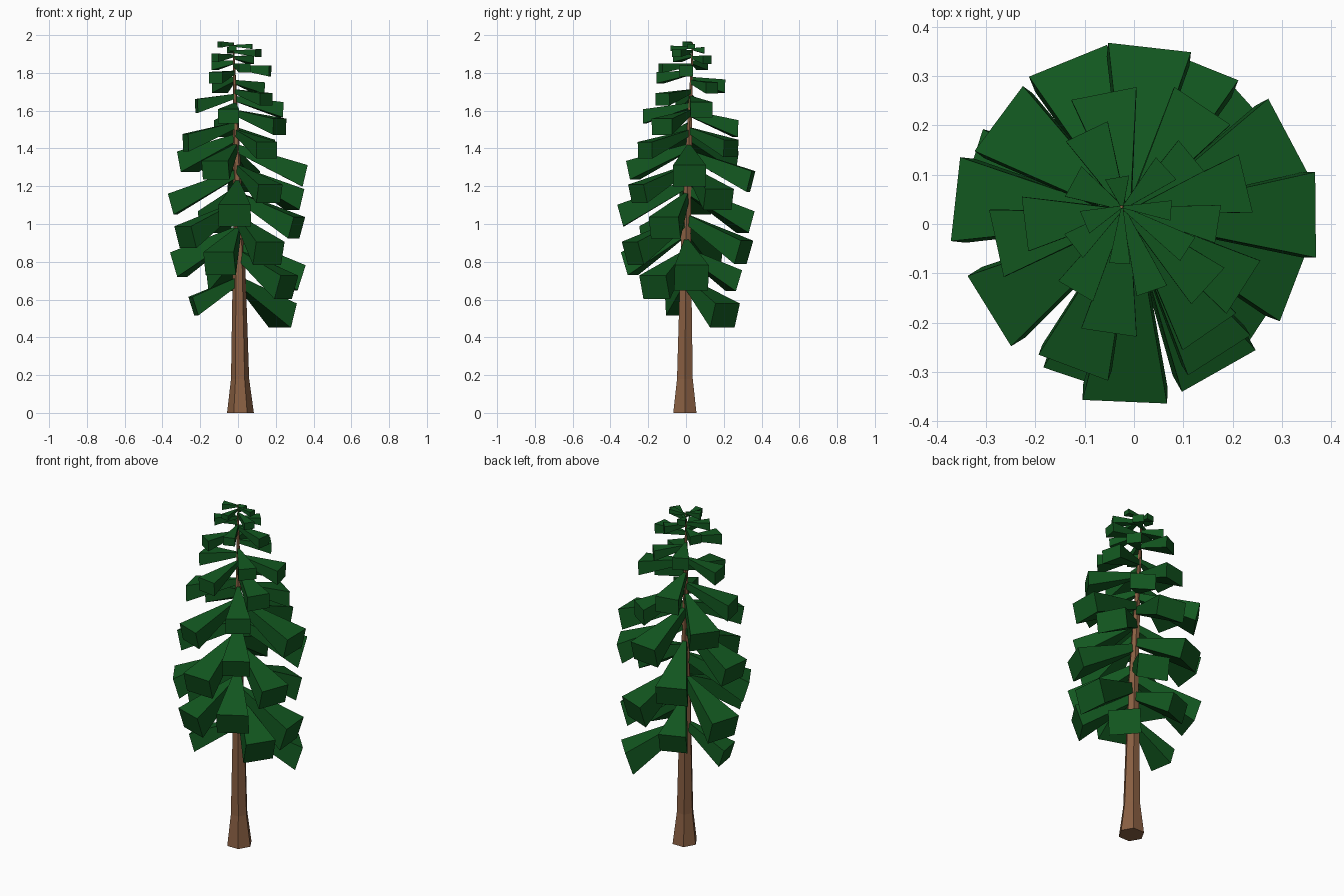
import bpy, bmesh
from math import sin, cos, tan, radians, pi
from mathutils import Vector

if "Cube" in bpy.data.objects:
    bpy.data.objects.remove(bpy.data.objects["Cube"])

def material(name, color):
    m = bpy.data.materials.new(name)
    m.diffuse_color = (*color, 1)
    m.use_nodes = True
    m.node_tree.nodes["Principled BSDF"].inputs["Base Color"].default_value = m.diffuse_color
    return m

def finish(bm, name, mat):
    bmesh.ops.recalc_face_normals(bm, faces=bm.faces[:])
    me = bpy.data.meshes.new(name)
    bm.to_mesh(me)
    bm.free()
    me.materials.append(mat)
    ob = bpy.data.objects.new(name, me)
    bpy.context.collection.objects.link(ob)

bark = material("bark", (0.25, 0.115, 0.055))
needles = material("needles", (0.006, 0.095, 0.014))

# Trunk: six-sided, flared at the base, leaning slightly: (x, y, z, radius)
PATH = [(0.013, -0.006, 0, 0.071), (0.011, -0.006, 0.18, 0.048),
        (0.004, 0.0, 0.95, 0.029), (-0.012, 0.02, 1.55, 0.014),
        (-0.025, 0.035, 1.96, 0.003)]
bm = bmesh.new()
rings = [[bm.verts.new((x + r * cos(k * pi / 3), y + r * sin(k * pi / 3), z))
          for k in range(6)] for x, y, z, r in PATH]
for a, b in zip(rings, rings[1:]):
    for k in range(6):
        j = (k + 1) % 6
        bm.faces.new((a[k], a[j], b[j], b[k]))
bm.faces.new(rings[0][::-1])
bm.faces.new(rings[-1])
finish(bm, "trunk", bark)

def trunk_axis(z):
    for (x0, y0, z0, _), (x1, y1, z1, _) in zip(PATH, PATH[1:]):
        if z <= z1:
            t = (z - z0) / (z1 - z0)
            return Vector((x0 + t * (x1 - x0), y0 + t * (y1 - y0), z))
    return Vector(PATH[-1][:3])

# Boughs, spiralling up by roughly the golden angle: (azimuth, tip radius, tip height)
BOUGHS = [(41, .315, .515), (190, .24, .565), (327, .305, .665), (110, .27, .70),
          (5, .33, .715), (252, .315, .79), (162, .33, .785), (300, .325, .845),
          (68, .33, .85), (211, .325, .93), (340, .33, .98), (112, .34, 1.01),
          (267, .345, 1.045), (172, .35, 1.105), (30, .345, 1.13), (303, .305, 1.16),
          (85, .345, 1.225), (3, .355, 1.255), (247, .305, 1.285), (142, .335, 1.33),
          (305, .265, 1.39), (60, .275, 1.40), (188, .28, 1.43), (330, .255, 1.515),
          (103, .27, 1.505), (257, .225, 1.57), (20, .24, 1.605), (180, .22, 1.625),
          (320, .195, 1.66), (50, .18, 1.72), (117, .21, 1.73), (229, .18, 1.775),
          (0, .17, 1.81), (285, .14, 1.825), (145, .15, 1.84), (60, .13, 1.87),
          (200, .13, 1.88), (335, .12, 1.905), (110, .10, 1.92), (250, .085, 1.93),
          (20, .08, 1.94), (178, .10, 1.95)]

def bough(bm, az, r, z):
    """Drooping wedge, narrow at the trunk and wide at its blunt tip."""
    tip = Vector((r * cos(radians(az)), r * sin(radians(az)), z))
    droop = radians(30 * (1 - ((z - 0.5) / 1.5) ** 2))
    root = trunk_axis(min(z + r * tan(droop), 1.955))
    axis = (tip - root).normalized()
    side = axis.cross(Vector((0, 0, 1))).normalized()
    up = side.cross(axis)
    tip_up = up.lerp(Vector((0, 0, 1)), 0.4 if z < 1.35 else 0.9)
    low = min(max(0, 1.1 - z), 0.4)
    w = (0.23 * r + 0.005) * (1 + 0.3 * low) * (0.88 if z > 1.7 else 1)
    h = 0.168 * r * (1 + 0.8 * low)
    ends = []
    for p, a, b, u in ((root, w * 0.1, h * 0.35, up), (tip, w, h, tip_up)):
        ends.append([bm.verts.new(p + side * sx * a + u * sy * b)
                     for sx, sy in ((-1, -1), (1, -1), (1, 1), (-1, 1))])
    a, b = ends
    faces = [a[::-1], b] + [(a[k], a[(k + 1) % 4], b[(k + 1) % 4], b[k]) for k in range(4)]
    for f in faces:
        bm.faces.new(f)

bm = bmesh.new()
for spec in BOUGHS:
    bough(bm, *spec)
finish(bm, "foliage", needles)
